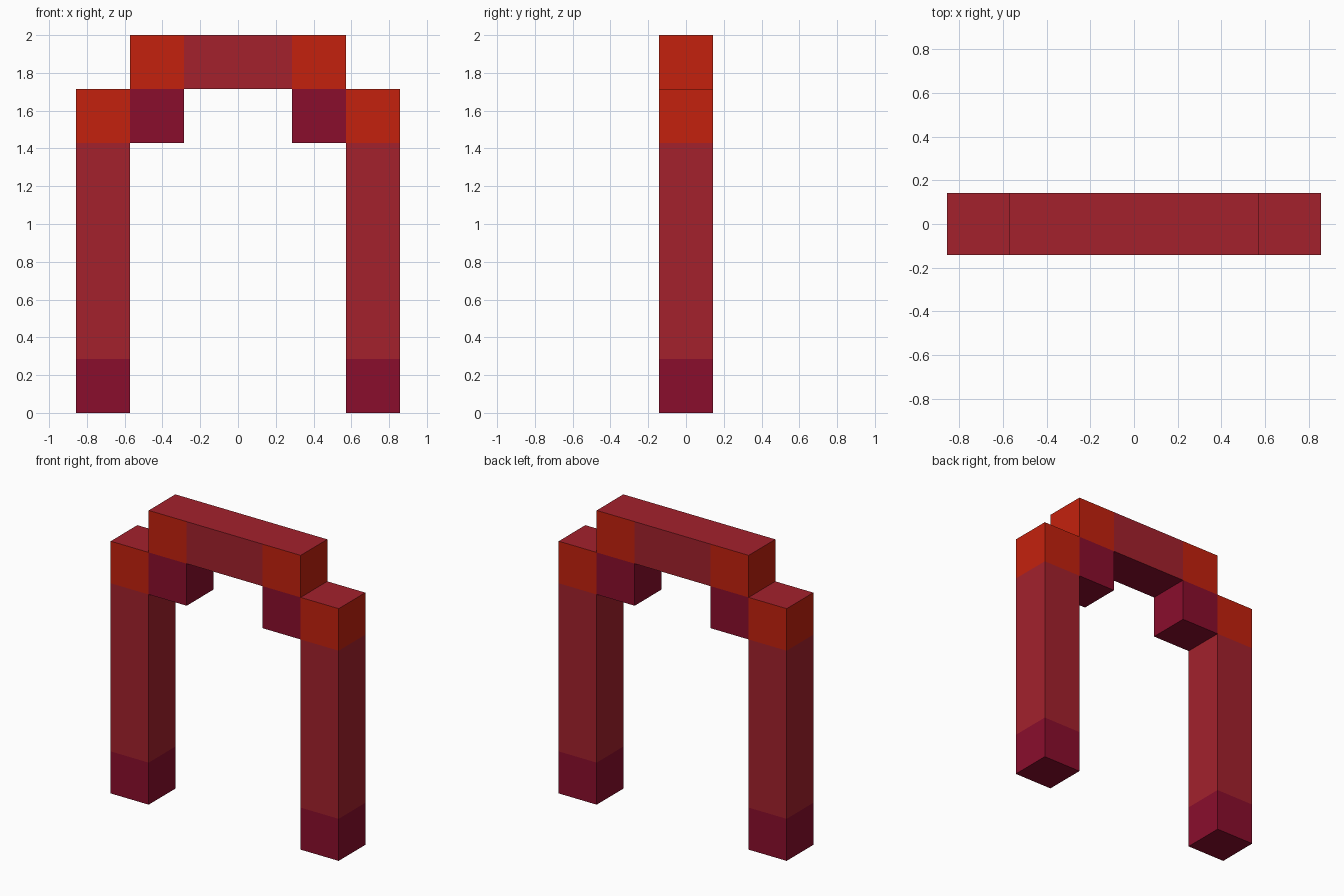
import bpy
import bmesh
from mathutils import Vector

default = bpy.data.objects.get("Cube")
if default:
    bpy.data.objects.remove(default, do_unlink=True)

U = 2 / 7  # block size: the arch is seven blocks tall


def material(name, rgb):
    linear = [((c / 255 + 0.055) / 1.055) ** 2.4 if c > 10 else c / 3295 for c in rgb]
    mat = bpy.data.materials.new(name)
    mat.use_nodes = True
    mat.diffuse_color = (*linear, 1)
    mat.node_tree.nodes["Principled BSDF"].inputs["Base Color"].default_value = (*linear, 1)
    return mat


MATERIALS = [
    material("crimson", (163, 33, 44)),
    material("maroon", (138, 13, 44)),
    material("orange_red", (196, 33, 13)),
]
CRIMSON, MAROON, ORANGE = range(3)

# Each part is a run of blocks: (x centre, z bottom, width, height, side colour), in block units
parts = {
    "top_beam": [(-1.5, 6, 1, 1, ORANGE), (0, 6, 2, 1, CRIMSON), (1.5, 6, 1, 1, ORANGE)],
}
for side, s in (("left", 1), ("right", -1)):
    x = s * 2.5
    parts[side + "_post"] = [(x, 0, 1, 1, MAROON), (x, 1, 1, 4, CRIMSON), (x, 5, 1, 1, ORANGE)]
    parts[side + "_bracket"] = [(s * 1.5, 5, 1, 1, MAROON)]

all_blocks = [block for run in parts.values() for block in run]


def covered(point):
    """True where another block touches this spot."""
    return any(abs(point.x - x) < w / 2 and z < point.z < z + h and abs(point.y) < 0.5
               for x, z, w, h, _ in all_blocks)


def build(name, run):
    bm = bmesh.new()
    for x, z, w, h, colour in run:
        verts = bmesh.ops.create_cube(bm, size=1)["verts"]
        bmesh.ops.scale(bm, vec=(w, 1, h), verts=verts)
        bmesh.ops.translate(bm, vec=(x, 0, z + h / 2), verts=verts)
        for face in {f for v in verts for f in v.link_faces}:
            face.normal_update()
            # Tops are crimson, undersides maroon, walls take the block's colour
            up = face.normal.z
            face.material_index = CRIMSON if up > 0.5 else MAROON if up < -0.5 else colour
    # Drop the walls hidden between touching blocks, then weld the run
    hidden = [f for f in bm.faces if covered(f.calc_center_median() + f.normal * 0.01)]
    bmesh.ops.delete(bm, geom=hidden, context="FACES")
    bmesh.ops.remove_doubles(bm, verts=bm.verts, dist=0.001)
    bmesh.ops.scale(bm, vec=Vector((U, U, U)), verts=bm.verts)
    mesh = bpy.data.meshes.new(name)
    for mat in MATERIALS:
        mesh.materials.append(mat)
    bm.to_mesh(mesh)
    bm.free()
    bpy.context.collection.objects.link(bpy.data.objects.new(name, mesh))


for part_name, blocks in parts.items():
    build(part_name, blocks)
